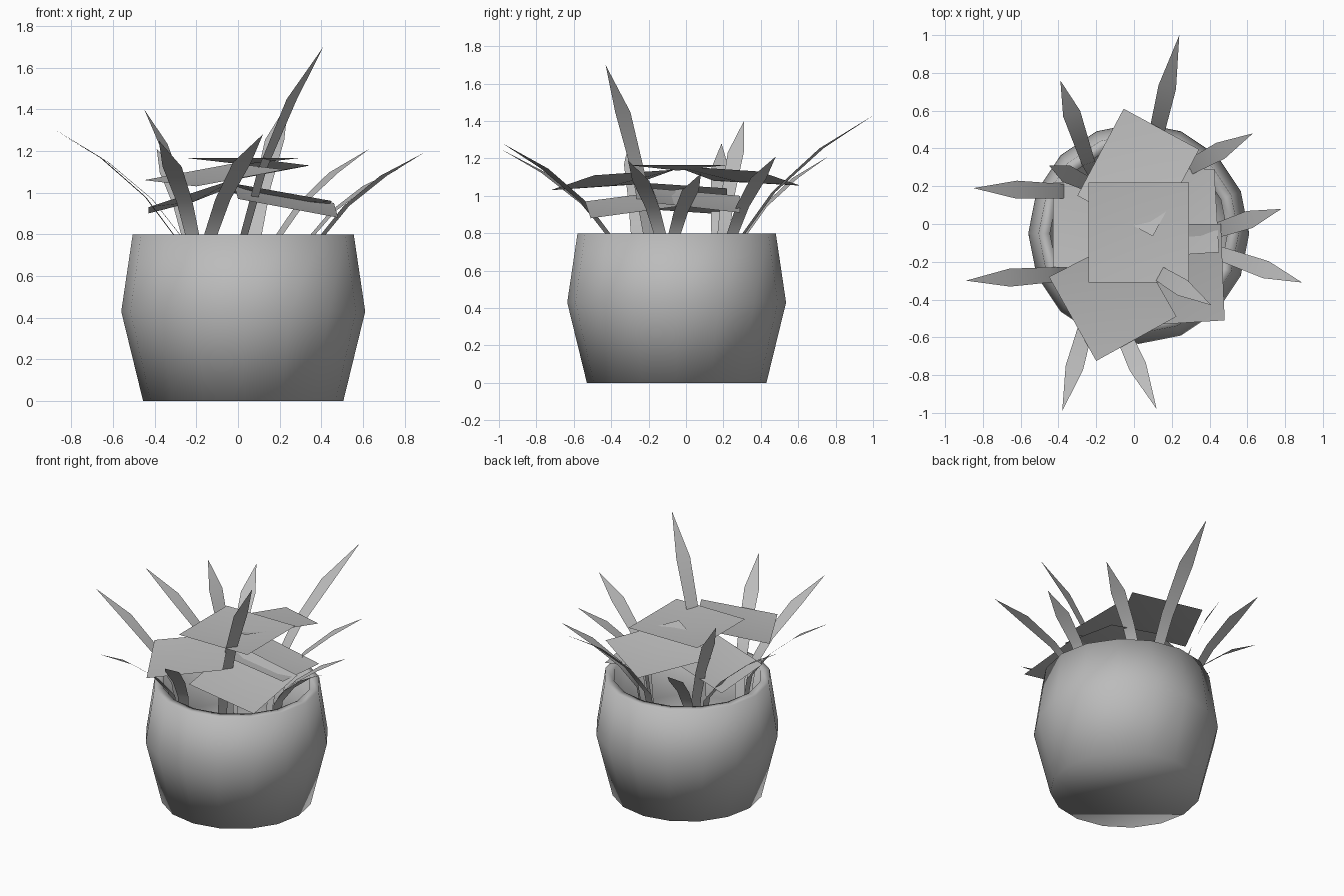
import bpy
import bmesh
import math
from mathutils import Vector

cube = bpy.data.objects.get("Cube")
if cube:
    bpy.data.objects.remove(cube)

grey = bpy.data.materials.new("plain_grey")
grey.use_nodes = True
colour = (0.5, 0.5, 0.5, 1)
grey.diffuse_color = colour
grey.node_tree.nodes["Principled BSDF"].inputs["Base Color"].default_value = colour


def finish(name, bm, smooth=True):
    mesh = bpy.data.meshes.new(name)
    bm.normal_update()
    bm.to_mesh(mesh)
    bm.free()
    mesh.materials.append(grey)
    for poly in mesh.polygons:
        poly.use_smooth = smooth
    obj = bpy.data.objects.new(name, mesh)
    bpy.context.collection.objects.link(obj)
    return obj


# Pot: outer wall, rim, inner wall and inner floor as one lathed profile
def make_pot(sides=16):
    profile = [(0.48, 0), (0.585, 0.43), (0.53, 0.8), (0.47, 0.8),
               (0.5, 0.43), (0.42, 0.1)]
    bm = bmesh.new()
    rings = []
    for radius, z in profile:
        ring = []
        for i in range(sides):
            a = math.tau * i / sides
            ring.append(bm.verts.new((0.025 + radius * math.cos(a),
                                      -0.05 + radius * math.sin(a), z)))
        rings.append(ring)
    for low, high in zip(rings, rings[1:]):
        for i in range(sides):
            j = (i + 1) % sides
            bm.faces.new((low[i], low[j], high[j], high[i]))
    bm.faces.new(rings[0][::-1])
    bm.faces.new(rings[-1])
    finish("pot", bm)


# Narrow pointed blade, arching from the pot to its tip
def make_blade(name, base, tip):
    base = Vector((*base, 0.8))
    span = Vector(tip) - base
    side = Vector((-span.y, span.x, 0)).normalized()
    steps = [(-0.12, None, 0.05), (0, 0, 0.07), (0.23, 0.35, 0.08),
             (0.6, 0.72, 0.095)]
    bm = bmesh.new()
    pairs = []
    for out, up, width in steps:
        p = base + Vector((span.x * out, span.y * out,
                           -0.4 if up is None else span.z * up))
        pairs.append([bm.verts.new(p + side * width * s / 2) for s in (-1, 1)])
    for (a, b), (c, d) in zip(pairs, pairs[1:]):
        bm.faces.new((b, a, c, d))
    bm.faces.new((pairs[-1][1], pairs[-1][0], bm.verts.new(tip)))
    finish(name, bm)


# Broad square leaf with a slightly sunken middle
def make_broad_leaf(name, corners, sag=0.03):
    bm = bmesh.new()
    verts = [bm.verts.new(c) for c in corners]
    middle = sum((v.co for v in verts), Vector()) / len(verts)
    centre = bm.verts.new(middle - Vector((0, 0, sag)))
    for i, v in enumerate(verts):
        bm.faces.new((v, verts[(i + 1) % len(verts)], centre))
    bmesh.ops.recalc_face_normals(bm, faces=bm.faces)
    bm.normal_update()
    if bm.faces[:][0].normal.z < 0:
        bmesh.ops.reverse_faces(bm, faces=bm.faces)
    finish(name, bm)


make_pot()

# Ground point at rim height, then tip
blades = [
    ((0.08, 0.31), (0.24, 1.0, 1.43)),
    ((-0.24, 0.32), (-0.39, 0.76, 1.21)),
    ((0.2, 0.25), (0.63, 0.48, 1.21)),
    ((-0.28, 0.17), (-0.85, 0.19, 1.28)),
    ((-0.22, 0.2), (-0.45, 0.31, 1.4)),
    ((-0.31, -0.26), (-0.89, -0.3, 1.31)),
    ((0.36, -0.06), (0.78, 0.08, 1.12)),
    ((0.41, -0.14), (0.89, -0.31, 1.19)),
    ((0.03, -0.2), (0.41, -0.43, 1.7)),
    ((-0.22, -0.42), (-0.38, -0.99, 1.25)),
    ((-0.13, -0.42), (0.12, -0.98, 1.28)),
]
for n, (base, tip) in enumerate(blades, 1):
    make_blade(f"blade_{n}", base, tip)

broad_leaves = {
    "top_leaf": [(-0.24, -0.31, 1.165), (0.29, -0.31, 1.165),
                 (0.29, 0.22, 1.165), (-0.24, 0.22, 1.165)],
    "back_leaf": [(-0.055, 0.61, 1.055), (0.345, 0.395, 1.13),
                  (0.1, -0.065, 1.16), (-0.3, 0.15, 1.08)],
    "front_leaf": [(-0.2, -0.725, 1.03), (0.225, -0.49, 1.11),
                   (-0.02, -0.06, 1.14), (-0.45, -0.28, 1.06)],
    "front_left_leaf": [(0.48, -0.51, 0.88), (0.46, 0, 0.95),
                        (-0.02, 0, 1.04), (0, -0.54, 0.97)],
    "back_left_leaf": [(0.425, 0.29, 0.91), (0.45, -0.15, 0.96),
                       (0, -0.18, 1.04), (-0.03, 0.29, 1.0)],
    "right_leaf": [(-0.43, 0.22, 0.9), (-0.43, -0.23, 0.93),
                   (0, -0.23, 1.07), (0, 0.22, 1.04)],
}
for name, corners in broad_leaves.items():
    make_broad_leaf(name, corners)
